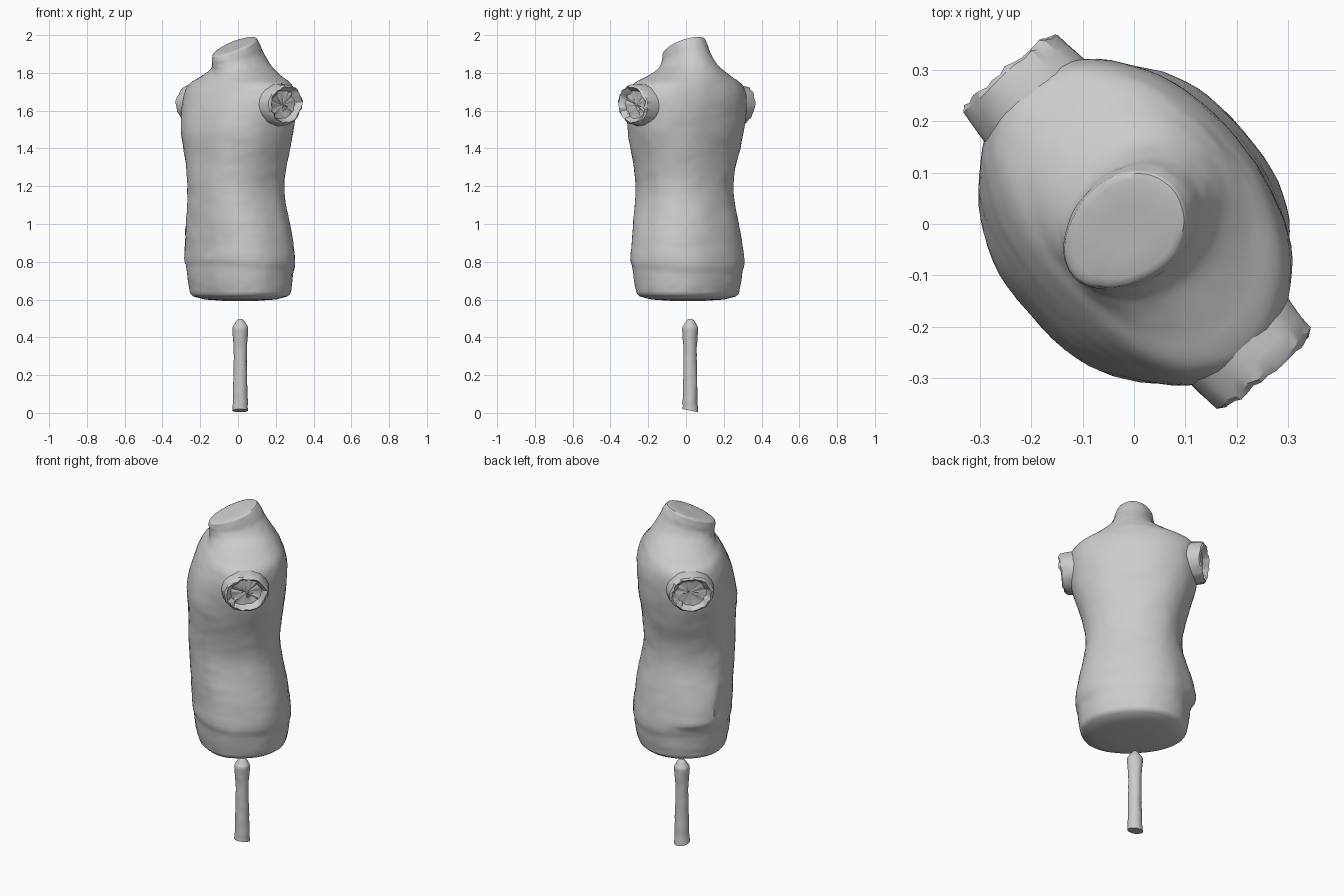
import bpy, bmesh, math, random
from mathutils import Vector, Matrix, noise

if "Cube" in bpy.data.objects:
    bpy.data.objects.remove(bpy.data.objects["Cube"])

random.seed(4)
TURN = Matrix.Rotation(math.radians(-49.5), 4, 'Z')   # body stands turned on its axis
SEG = 72


def spline(rows, steps):
    """Catmull-Rom through rows of numbers."""
    out = []
    for i in range(len(rows) - 1):
        p0, p1, p2, p3 = (rows[max(0, min(len(rows) - 1, i + k))] for k in (-1, 0, 1, 2))
        for s in range(steps):
            t = s / steps
            out.append([0.5 * (2 * b + (c - a) * t + (2 * a - 5 * b + 4 * c - d) * t * t
                               + (3 * b - a - 3 * c + d) * t ** 3)
                        for a, b, c, d in zip(p0, p1, p2, p3)])
    return out + [list(rows[-1])]


def smooth(lo, hi, x):
    t = max(0, min(1, (x - lo) / (hi - lo)))
    return t * t * (3 - 2 * t)


def loft(name, rings, angle=35, turn=TURN):
    """Skin closed rings of points, capping both ends with a fan."""
    bm = bmesh.new()
    loops = [[bm.verts.new(p) for p in ring] for ring in rings]
    n = len(loops[0])
    for a, b in zip(loops, loops[1:]):
        for i in range(n):
            j = (i + 1) % n
            bm.faces.new((a[i], a[j], b[j], b[i]))
    for ring in (loops[0], loops[-1]):
        c = bm.verts.new(sum((v.co for v in ring), Vector()) / n)
        for i in range(n):
            bm.faces.new((ring[i], ring[(i + 1) % n], c))
    bmesh.ops.recalc_face_normals(bm, faces=bm.faces)
    bm.transform(turn)
    me = bpy.data.meshes.new(name)
    bm.to_mesh(me)
    bm.free()
    ob = bpy.data.objects.new(name, me)
    bpy.context.collection.objects.link(ob)
    bpy.ops.object.select_all(action='DESELECT')
    ob.select_set(True)
    bpy.context.view_layer.objects.active = ob
    bpy.ops.object.shade_smooth_by_angle(angle=math.radians(angle))
    return ob


def spow(v, e):
    return math.copysign(abs(v) ** e, v)


def body_point(row, ang):
    z, a, front, back, n, tilt = row
    c, s = math.cos(ang), math.sin(ang)
    x = a * spow(c, 2 / n)
    y = (back if s > 0 else front) * spow(s, 2 / n)
    out = Vector((c, s, 0))
    p = Vector((x, y, z + tilt * y))
    # hem step around the hips
    push = 0.006 * smooth(0.76, 0.79, z + 0.02 * s) * (1 - smooth(0.8, 0.9, z))
    # loose cloth flap on one side
    edge = 0.11 + 0.19 * (z - 0.82)
    if x < 0:
        push += 0.022 * (smooth(0.8, 0.83, z) * (1 - smooth(0.85, 1.14, z))
                         * (1 - smooth(edge - 0.01, edge + 0.015, -y)) * smooth(-0.12, 0.0, -y))
    # bust and the dent below it
    for bx in (-0.12, 0.12):
        d = ((x - bx) / 0.1) ** 2 + ((z - 1.5) / 0.08) ** 2
        if s < 0:
            push += 0.012 * math.exp(-d)
    # worn, hand-made surface
    push += 0.004 * noise.noise(p * 9) + 0.0018 * noise.noise(p * 30)
    return p + out * push


# torso with neck: height, half width, front depth, back depth, squareness, tilt
profile = [
    (0.638, 0.282, 0.212, 0.258, 2.25, 0.0),
    (0.70, 0.292, 0.226, 0.268, 2.25, 0.0),
    (0.80, 0.302, 0.236, 0.274, 2.25, 0.0),
    (0.90, 0.298, 0.244, 0.270, 2.25, 0.0),
    (1.00, 0.282, 0.250, 0.254, 2.25, 0.0),
    (1.10, 0.262, 0.256, 0.234, 2.25, 0.0),
    (1.20, 0.254, 0.260, 0.224, 2.25, 0.0),
    (1.30, 0.270, 0.262, 0.228, 2.25, 0.0),
    (1.40, 0.298, 0.264, 0.240, 2.25, 0.0),
    (1.50, 0.326, 0.258, 0.254, 2.2, 0.0),
    (1.60, 0.345, 0.246, 0.260, 2.15, 0.0),
    (1.68, 0.350, 0.220, 0.256, 2.1, 0.0),
    (1.74, 0.325, 0.188, 0.238, 2.1, 0.0),
    (1.785, 0.235, 0.160, 0.214, 2.0, 0.04),
    (1.83, 0.150, 0.150, 0.182, 2.0, 0.12),
    (1.875, 0.115, 0.152, 0.148, 2.0, 0.24),
    (1.915, 0.106, 0.156, 0.126, 2.0, 0.34),
    (1.945, 0.100, 0.155, 0.106, 2.0, 0.40),
]
angles = [2 * math.pi * i / SEG for i in range(SEG)]
rows = spline(profile, 6)
rings = [[body_point(r, t) for t in angles] for r in rows]


def shrink(ring, k, dz):
    mid = sum(ring, Vector()) / len(ring)
    return [mid + (p - mid) * k + Vector((0, 0, dz)) for p in ring]


# softened underside and slanted neck cut
under = [shrink(rings[0], k, dz) for k, dz in ((0.3, -0.045), (0.7, -0.038), (0.93, -0.022), (0.98, -0.011))]
over = [shrink(rings[-1], k, dz) for k, dz in ((0.96, 0.005), (0.85, 0.009), (0.4, 0.006))]
loft("torso", under + rings + over)

# broken arm stumps: outward distance, radius, roughness
stump = [(0.22, 0.128, 0), (0.30, 0.124, 0.002), (0.345, 0.119, 0.004), (0.375, 0.114, 0.008),
         (0.385, 0.103, 0.010), (0.372, 0.092, 0.010), (0.355, 0.080, 0.010), (0.352, 0.04, 0.008)]
for side, name in ((1, "left_arm_stump"), (-1, "right_arm_stump")):
    arm = []
    for u, r, rough in stump:
        ring = []
        for i in range(36):
            t = 2 * math.pi * i / 36
            q = Vector((u * 4 * side, math.cos(t) * 2.2, math.sin(t) * 2.2))
            k = r + rough * (noise.noise(q * 1.5) + random.uniform(-0.4, 0.4))
            du = rough * random.uniform(-0.5, 0.5) + 0.08 * k * math.sin(t) * (u > 0.3)
            ring.append(Vector((side * (u + du), 0.008 + k * 1.03 * math.cos(t),
                                1.63 + 0.93 * k * math.sin(t))))
        arm.append(ring)
    loft(name, arm, angle=30)

# support rod: height, radius, with slanted foot and pointed tip
rod = [(0.02, 0.042), (0.06, 0.039), (0.16, 0.037), (0.26, 0.035), (0.36, 0.036),
       (0.42, 0.041), (0.452, 0.041), (0.468, 0.032), (0.485, 0.022), (0.498, 0.010)]
pole = []
for z, r in spline(rod, 4):
    slant = 0.25 * max(0, 1 - z / 0.1)
    ring = []
    for i in range(28):
        t = 2 * math.pi * i / 28
        k = r + 0.003 * noise.noise(Vector((math.cos(t), math.sin(t), z * 22)))
        y = k * math.sin(t)
        ring.append(Vector((0.012 + k * math.cos(t), 0.022 + y, max(0, z - 0.008 * (z < 0.03) - slant * y))))
    pole.append(ring)
loft("support_rod", pole, angle=40, turn=Matrix())
